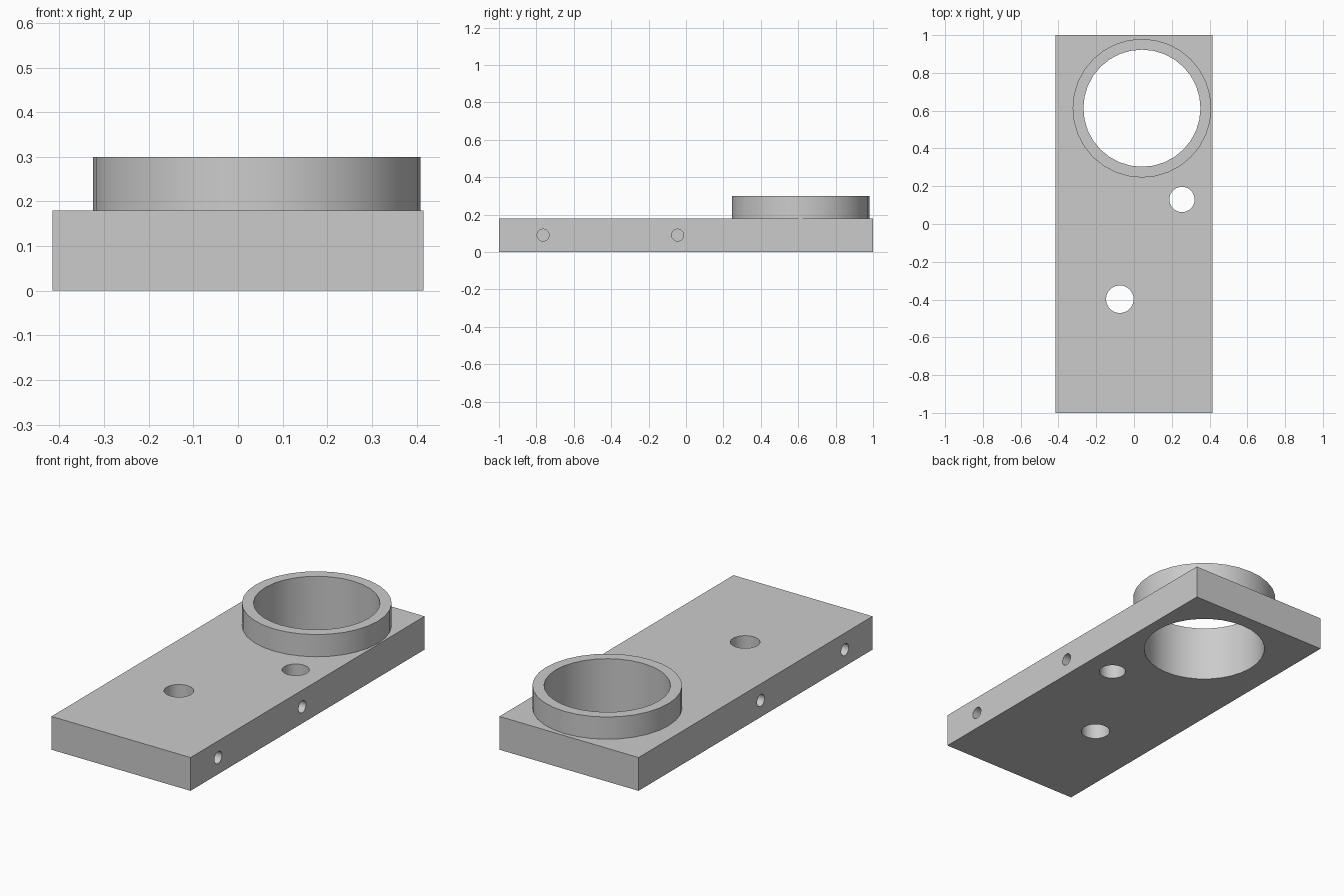
import bpy
from math import radians, pi

cube = bpy.data.objects.get("Cube")
if cube:
    bpy.data.objects.remove(cube, do_unlink=True)

# Main dimensions
HALF_WIDTH, THICKNESS, TOP = 0.416, 0.18, 0.30
RING_X, RING_Y, RING_OUTER, RING_INNER = 0.042, 0.613, 0.367, 0.31
SIDE_DEPTH = 0.25

grey = bpy.data.materials.new("plain_grey")
grey.use_nodes = True
colour = (0.6, 0.6, 0.6, 1)
grey.diffuse_color = colour
grey.node_tree.nodes["Principled BSDF"].inputs["Base Color"].default_value = colour


def cylinder(name, radius, depth, centre, rotation=(0, 0, 0), sides=32):
    bpy.ops.mesh.primitive_cylinder_add(vertices=sides, radius=radius, depth=depth,
                                        location=centre, rotation=rotation)
    obj = bpy.context.object
    obj.name = name
    obj.data.materials.append(grey)
    return obj


def combine(target, other, operation):
    """Apply a boolean to the target and discard the other solid."""
    mod = target.modifiers.new(operation.title(), "BOOLEAN")
    mod.operation, mod.solver, mod.object = operation, "EXACT", other
    other.hide_render = True
    bpy.context.view_layer.objects.active = target
    bpy.ops.object.modifier_apply(modifier=mod.name)
    bpy.data.objects.remove(other, do_unlink=True)


# Rectangular plate
bpy.ops.mesh.primitive_cube_add(size=1, location=(0, 0, THICKNESS / 2))
plate = bpy.context.object
plate.name = "mounting_plate_with_collar"
plate.scale = (2 * HALF_WIDTH, 2, THICKNESS)
bpy.ops.object.transform_apply(location=True, rotation=False, scale=True)
plate.data.materials.append(grey)

# Raised collar, rooted inside the plate
root = THICKNESS / 2
collar = cylinder("collar", RING_OUTER, TOP - root, (RING_X, RING_Y, (TOP + root) / 2))
combine(plate, collar, "UNION")

# Large bore and two vertical through holes
for x, y, radius in ((RING_X, RING_Y, RING_INNER), (0.254, 0.13, 0.067), (-0.075, -0.398, 0.073)):
    combine(plate, cylinder("bore_cutter", radius, 1, (x, y, THICKNESS / 2)), "DIFFERENCE")

# Blind holes in both long sides
for side in (-1, 1):
    for y in (-0.764, -0.045):
        cutter = cylinder("side_hole_cutter", 0.032, 2 * SIDE_DEPTH,
                          (side * HALF_WIDTH, y, THICKNESS / 2), (0, pi / 2, 0))
        combine(plate, cutter, "DIFFERENCE")

# Smooth round walls, sharp rims
bpy.ops.object.select_all(action="DESELECT")
plate.select_set(True)
bpy.context.view_layer.objects.active = plate
bpy.ops.object.shade_smooth_by_angle(angle=radians(30))
